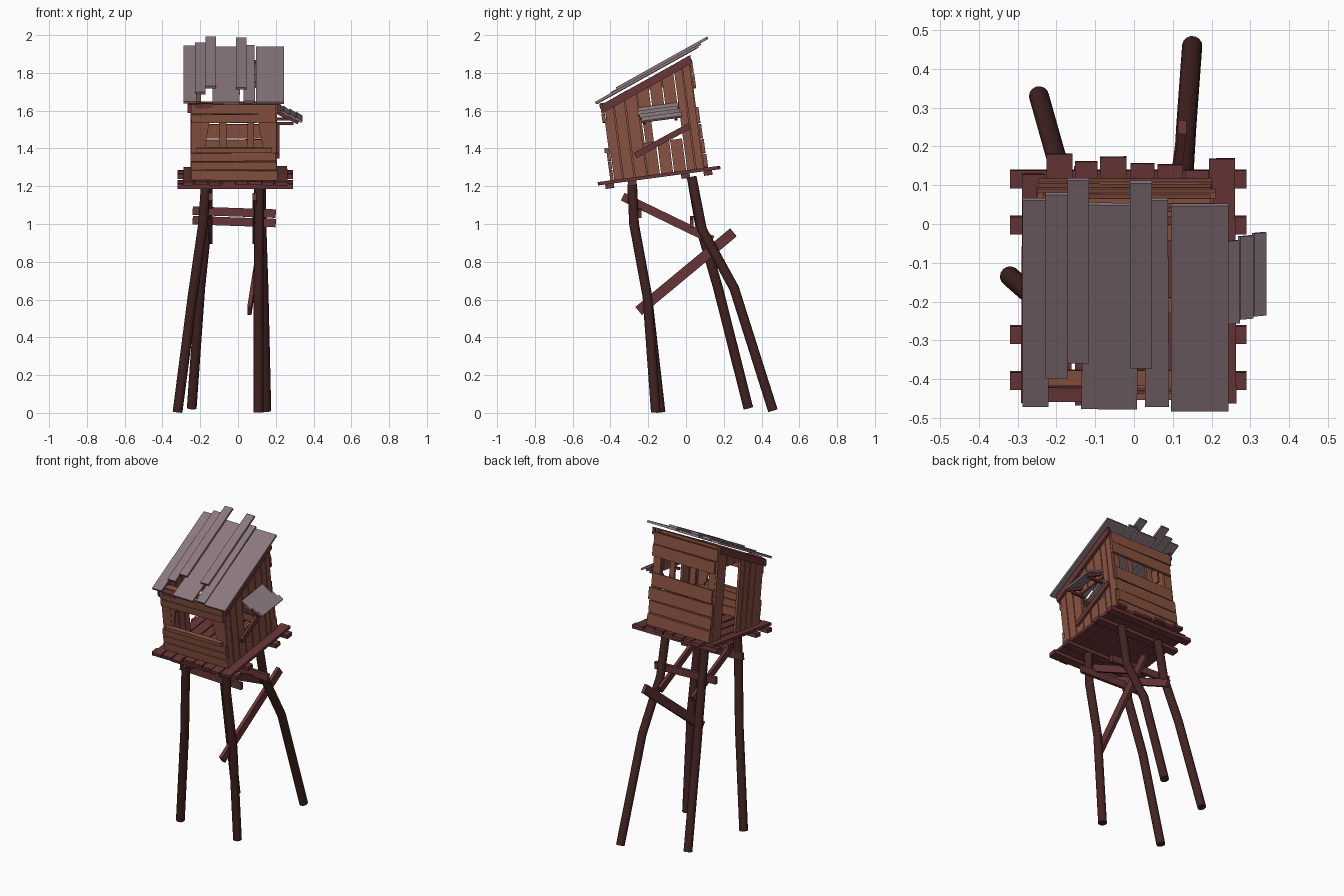
import bpy, bmesh, math, random
from mathutils import Vector, Matrix

if "Cube" in bpy.data.objects:
    bpy.data.objects.remove(bpy.data.objects["Cube"])
random.seed(4)

def material(name, rgb):
    m = bpy.data.materials.new(name)
    m.diffuse_color = (*rgb, 1)
    m.use_nodes = True
    m.node_tree.nodes["Principled BSDF"].inputs["Base Color"].default_value = m.diffuse_color
    return m

WALL = material("wall_wood", (0.25, 0.085, 0.052))
DECK = material("deck_wood", (0.14, 0.037, 0.038))
ROOF = material("roof_wood", (0.26, 0.19, 0.21))
LOG = material("log_wood", (0.055, 0.017, 0.016))

# The cabin leans forward: its frame sits on the middle of the tilted deck top
CABIN = Matrix.Translation((0, -0.145, 1.265)) @ Matrix.Rotation(math.radians(7.6), 4, 'X')

def finish(name, bm, matrix, mat):
    bmesh.ops.recalc_face_normals(bm, faces=bm.faces)
    me = bpy.data.meshes.new(name)
    bm.to_mesh(me)
    bm.free()
    me.transform(matrix)
    me.materials.append(mat)
    ob = bpy.data.objects.new(name, me)
    bpy.context.collection.objects.link(ob)
    return ob

def box(name, lo, hi, mat, frame=CABIN, twist=0.0, axis='Y'):
    lo, hi = Vector(lo), Vector(hi)
    bm = bmesh.new()
    bmesh.ops.create_cube(bm, size=1, matrix=Matrix.Diagonal((*(hi - lo), 1)))
    spin = Matrix.Rotation(math.radians(twist), 4, axis)
    return finish(name, bm, frame @ Matrix.Translation((lo + hi) / 2) @ spin, mat)

def prism(name, pts, x0, x1, mat):
    """Side profile (y, z) in the cabin frame, extruded along x."""
    bm = bmesh.new()
    face = bm.faces.new([bm.verts.new((x0, y, z)) for y, z in pts])
    ext = bmesh.ops.extrude_face_region(bm, geom=[face])
    bmesh.ops.translate(bm, vec=(x1 - x0, 0, 0),
                        verts=[g for g in ext["geom"] if isinstance(g, bmesh.types.BMVert)])
    return finish(name, bm, CABIN, mat)

def bar(name, p, q, width, thick, side, mat, frame=Matrix()):
    """Board from p to q; 'side' is the direction of its thin dimension."""
    p, q = Vector(p), Vector(q)
    d = (q - p).normalized()
    s = Vector(side)
    s = (s - d * s.dot(d)).normalized()
    rot = Matrix((d, d.cross(s), s)).transposed().to_4x4()
    bm = bmesh.new()
    bmesh.ops.create_cube(bm, size=1, matrix=Matrix.Diagonal(((q - p).length, width, thick, 1)))
    return finish(name, bm, frame @ Matrix.Translation((p + q) / 2) @ rot, mat)

def wob(a=0.8):
    return random.uniform(-a, a)

# Bent log legs
LEGS = {
    "front_left_leg": [(-.17, -.285, 1.21), (-.185, -.275, 1.0), (-.24, -.205, .62), (-.32, -.135, .005)],
    "front_right_leg": [(.112, -.285, 1.21), (.112, -.275, 1.0), (.108, -.205, .62), (.108, -.16, .003)],
    "back_left_leg": [(-.16, .03, 1.25), (-.165, .075, .99), (-.2, .17, .66), (-.245, .33, .025)],
    "back_right_leg": [(.12, .03, 1.25), (.125, .085, .97), (.135, .255, .66), (.15, .46, .012)],
}
for name, pts in LEGS.items():
    cu = bpy.data.curves.new(name, 'CURVE')
    cu.dimensions = '3D'
    cu.bevel_depth = 0.026
    cu.bevel_resolution = 5
    cu.use_fill_caps = True
    sp = cu.splines.new('POLY')
    sp.points.add(len(pts) - 1)
    for pt, co in zip(sp.points, pts):
        pt.co = (*co, 1)
    cu.materials.append(LOG)
    ob = bpy.data.objects.new(name, cu)
    bpy.context.collection.objects.link(ob)
    bpy.ops.object.select_all(action='DESELECT')
    ob.select_set(True)
    bpy.context.view_layer.objects.active = ob
    bpy.ops.object.convert(target='MESH')
    bpy.ops.object.shade_smooth_by_angle()

# Braces between the legs
bar("front_cross_brace", (-.24, -.245, 1.07), (.2, -.245, 1.055), .045, .02, (0, 1, 0), DECK)
bar("back_cross_brace", (-.24, .03, 1.02), (.2, .03, 1.005), .045, .02, (0, 1, 0), DECK)
for name, x in (("left_side_brace", -.145), ("right_side_brace", .088)):
    bar(name, (x, -.335, 1.145), (x, .14, .915), .045, .02, (1, 0, 0), DECK)
bar("long_brace", (.06, -.25, .54), (.125, .25, .955), .055, .022, (1, 0, 0), DECK)

# Deck joists and planks
for i, y in enumerate((.115, -.005, -.29, -.41)):
    v = y + .145
    box(f"deck_joist_{i}", (-.32, v - .023, -.042), (.29, v + .023, -.016), DECK)
deck = [(-.29, -.233, .275), (-.227, -.16, .328), (-.152, -.095, .308), (-.087, -.018, .32),
        (-.01, .052, .303), (.06, .125, .3), (.13, .19, .285), (.195, .262, .315)]
for i, (a, b, e) in enumerate(deck):
    box(f"deck_plank_{i}", (a, -.31 + wob(.018), -.018), (b, e, 0), DECK, twist=wob(.4), axis='Z')

def top(v):
    return .503 + .394 * v

def plank(name, x, v0, v1, w0=0.0, w1=None):
    """Upright side-wall plank, cut off under the roof slope unless w1 is given."""
    s = wob(.003)
    a, b = (top(v0), top(v1)) if w1 is None else (w1, w1)
    prism(name, [(v0, w0), (v1, w0), (v1 + s, b), (v0 + s, a)], x, x + .016, WALL)

# Right wall with window (y -0.06..0.15), left wall with doorway (y 0..0.15)
edges = [-.24, -.19, -.128, -.06, .01, .08, .15, .198, .243]
for i, (a, b) in enumerate(zip(edges, edges[1:])):
    a, b = a + .003, b - .003
    if -.07 < a < .145:
        plank(f"right_wall_lower_{i}", .19, a, b, 0, .175 + wob(.006))
        plank(f"right_wall_upper_{i}", .19, a, b, .31)
    else:
        plank(f"right_wall_plank_{i}", .19, a, b)
edges = [-.24, -.165, -.105, -.05, .0, .075, .15, .243]
for i, (a, b) in enumerate(zip(edges, edges[1:])):
    a, b = a + .003, b - .003
    if 0 < a < .145:
        plank(f"door_header_{i}", -.252, a, b, .45)
    else:
        plank(f"left_wall_plank_{i}", -.252, a, b)

# Rafters along the wall tops
for name, x in (("left_rafter", -.268), ("right_rafter", .206)):
    prism(name, [(-.25, top(-.25) - .045), (.25, top(.25) - .045), (.25, top(.25)), (-.25, top(-.25))],
          x, x + .018, DECK)
box("front_top_beam", (-.23, -.262, .385), (-.135, -.225, .41), DECK, twist=-2)

# Front wall boards around a wide opening
rows = [(0, .052), (.056, .098), (.102, .145), (.308, .352), (.356, .405)]
for i, (a, b) in enumerate(rows):
    box(f"front_board_{i}", (-.25 + wob(.006), -.258, a), (.205 + wob(.006), -.24, b), WALL, twist=wob(.6))
box("front_sill", (-.222, -.268, .147), (.18, -.24, .172), WALL)
for s, a, b in ((-1, -.25, -.19), (1, .145, .205)):
    box(f"front_jamb_{'right' if s > 0 else 'left'}", (a, -.245, .14), (b, -.229, .32), WALL)
    x = -.022 + s * .165
    bar("front_slanted_jamb", (x + s * .012, -.236, .16), (x - s * .018, -.236, .32), .04, .014, (0, 1, 0), WALL, CABIN)

# Back wall boards with a window strip
rows = [(0, .07), (.078, .15), (.156, .232), (.24, .322), (.425, .498), (.504, .575)]
for i, (a, b) in enumerate(rows):
    box(f"back_board_{i}", (-.245 + wob(.012), .243, a), (.205 + wob(.01), .26 + wob(.005), b), WALL, twist=wob(.9))
for i, (a, b) in enumerate(((-.24, -.195), (-.1, -.06), (.05, .085), (.15, .19))):
    box(f"back_stud_{i}", (a, .228, 0), (b, .243, .57), WALL)

# Brace nailed across the right wall
bar("right_wall_brace", (.213, -.27, 1.362), (.213, .02, 1.52), .032, .016, (1, 0, 0), DECK)

# Awning slats and brackets over the right window
AWN = CABIN @ Matrix.Translation((.2, .045, .355)) @ Matrix.Rotation(math.radians(26), 4, 'Y')
for i, (a, b, s) in enumerate(((0, .042, 0), (.04, .08, -.006), (.078, .118, .004), (.118, .155, .01))):
    box(f"awning_slat_{i}", (a, -.108 + s, -.006), (b, .108 + s, .006), ROOF, AWN, 9, 'Y')
for i, v in enumerate((-.085, .085)):
    box(f"awning_rafter_{i}", (0, v - .008, -.024), (.14, v + .008, -.008), DECK, AWN)
    box(f"awning_bracket_{i}", (.2, .045 + v - .008, .268), (.295, .045 + v + .008, .283), DECK)

# Roof planks: x range, back y, front y, lift, twist
SLOPE = math.radians(29.1)
roof = [(-.288, -.22, .06, -.472, 0, 0), (-.228, -.172, .075, -.4, .008, 0), (-.172, -.116, .112, -.36, .018, 0),
        (-.132, .012, .048, -.478, 0, -.8), (-.01, .046, .105, -.372, .018, 0),
        (.027, .089, .06, -.472, .002, .3), (.095, .244, .046, -.483, .003, 0)]
for i, (a, b, y1, y0, lift, tw) in enumerate(roof):
    ym = (y0 + y1) / 2
    half = (y1 - y0) / 2 / math.cos(SLOPE)
    frame = Matrix.Translation((0, ym, 1.645 + (ym + .48) * math.tan(SLOPE) + lift)) @ Matrix.Rotation(SLOPE, 4, 'X')
    box(f"roof_plank_{i}", (a, -half, -.014), (b, half, 0), ROOF, frame, tw, 'Z')

# Roof battens under the planks
for i, v in enumerate((-.2, .0, .2)):
    box(f"roof_batten_{i}", (-.235, v - .02, top(v) - .03), (.19, v + .02, top(v) - .012), WALL)
